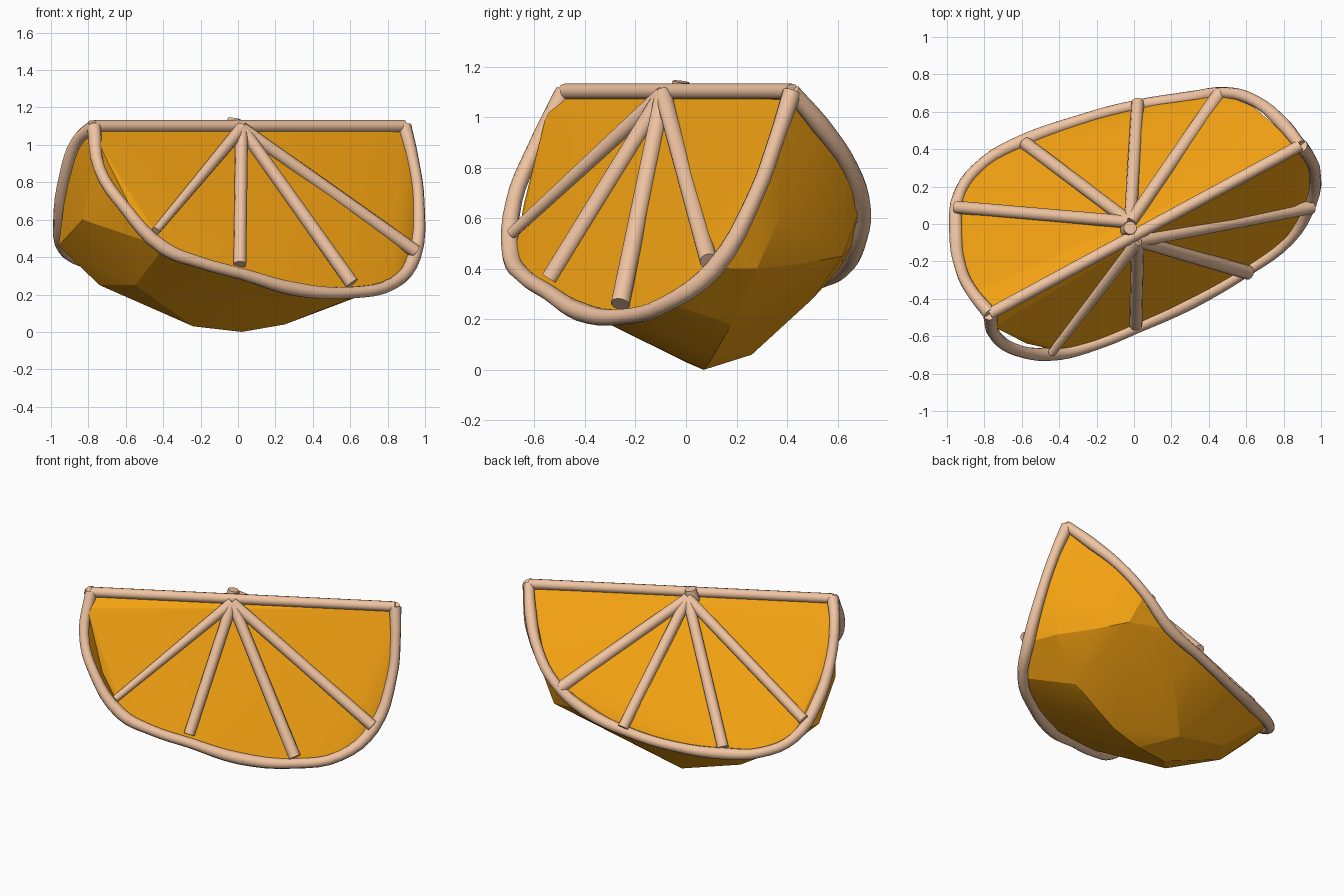
import bpy, bmesh
from mathutils import Vector

if "Cube" in bpy.data.objects:
    bpy.data.objects.remove(bpy.data.objects["Cube"])

def material(name, color):
    m = bpy.data.materials.new(name)
    m.diffuse_color = color
    m.use_nodes = True
    m.node_tree.nodes["Principled BSDF"].inputs["Base Color"].default_value = m.diffuse_color
    return m

FLESH = material("orange_flesh", (0.90, 0.36, 0.006, 1))
PITH = material("pale_pith", (0.87, 0.55, 0.36, 1))

def finish(ob, mat, angle):
    ob.data.materials.clear()
    ob.data.materials.append(mat)
    bpy.ops.object.select_all(action='DESELECT')
    bpy.context.view_layer.objects.active = ob
    ob.select_set(True)
    bpy.ops.object.shade_smooth_by_angle(angle=angle)

def tube(name, pts, radii):
    """Round smooth tube along a path, with one radius per point."""
    cu = bpy.data.curves.new(name, 'CURVE')
    cu.dimensions = '3D'
    cu.bevel_depth = 1.0
    cu.bevel_resolution = 3
    cu.resolution_u = 4
    cu.use_fill_caps = True
    sp = cu.splines.new('BEZIER')
    sp.bezier_points.add(len(pts) - 1)
    for b, p, r in zip(sp.bezier_points, pts, radii):
        b.co, b.radius = p, r
        b.handle_left_type = b.handle_right_type = 'AUTO'
    ob = bpy.data.objects.new(name, cu)
    bpy.context.collection.objects.link(ob)
    bpy.ops.object.select_all(action='DESELECT')
    bpy.context.view_layer.objects.active = ob
    ob.select_set(True)
    bpy.ops.object.convert(target='MESH')
    ob = bpy.context.view_layer.objects.active
    ob.name = name
    finish(ob, PITH, 0.7)

def rod(name, a, b, ra, rb):
    """Straight tapered rod from a to b."""
    a, b = Vector(a), Vector(b)
    d = b - a
    bpy.ops.mesh.primitive_cone_add(vertices=12, radius1=ra, radius2=rb, depth=d.length,
                                    location=(a + b) / 2,
                                    rotation=d.to_track_quat('Z', 'Y').to_euler())
    ob = bpy.context.object
    ob.name = name
    finish(ob, PITH, 0.7)

# Ridge ends and the two cut-face rims
A, B = (-0.77, -0.48, 1.10), (0.89, 0.42, 1.10)
front = [A, (-0.74, -0.60, 0.87), (-0.61, -0.68, 0.67), (-0.40, -0.69, 0.45),
         (-0.20, -0.64, 0.37), (0.02, -0.55, 0.31), (0.30, -0.42, 0.23),
         (0.60, -0.25, 0.21), (0.83, -0.08, 0.26), (0.94, 0.11, 0.40),
         (0.965, 0.28, 0.70), (0.935, 0.36, 0.92), B]
back = [A, (-0.86, -0.37, 1.02), (-0.925, -0.24, 0.83), (-0.95, -0.05, 0.60),
        (-0.93, 0.17, 0.44), (-0.80, 0.33, 0.37), (-0.60, 0.44, 0.35),
        (-0.30, 0.55, 0.36), (0.0, 0.63, 0.41), (0.28, 0.67, 0.49),
        (0.50, 0.70, 0.64), (0.66, 0.65, 0.80), (0.80, 0.53, 0.97), B]

# Faceted flesh: hull of the rims plus the peel bulge underneath
bulge = [(0.02, 0.07, 0.0), (-0.24, 0.0, 0.03), (0.25, 0.10, 0.04),
         (-0.15, 0.26, 0.06), (-0.55, 0.20, 0.17), (-0.74, -0.05, 0.25),
         (0.62, 0.18, 0.18), (-0.55, -0.35, 0.25), (0.10, 0.50, 0.28),
         (0.87, 0.38, 0.62), (-0.83, -0.42, 0.60), (-0.96, -0.06, 0.46),
         (0.70, 0.46, 0.42), (0.56, 0.62, 0.45), (0.86, 0.28, 0.40),
         (-0.75, -0.55, 1.02)]
bm = bmesh.new()
c = Vector((0, 0, 0.6))
for path in (front, back):
    for i, p in enumerate(path):
        # the flesh pulls away from the rim near these corners
        loose = 0.94 if path is front and i in (1, 2) else \
            0.965 if path is back and i in (11, 12) else 0.985
        v = c + (Vector(p) - c) * loose
        v.z = min(v.z, 1.085)
        bm.verts.new(v)
for p in bulge:
    bm.verts.new(p)
bmesh.ops.convex_hull(bm, input=bm.verts[:])
bmesh.ops.delete(bm, geom=[v for v in bm.verts if not v.link_faces], context='VERTS')
bmesh.ops.recalc_face_normals(bm, faces=bm.faces[:])
me = bpy.data.meshes.new("flesh_wedge")
bm.to_mesh(me)
bm.free()
flesh = bpy.data.objects.new("flesh_wedge", me)
bpy.context.collection.objects.link(flesh)
finish(flesh, FLESH, 0.25)

# Pith rims and ridge
for name, path in (("front_rim", front), ("back_rim", back)):
    tube(name, path, [0.032 if i % 3 else 0.038 for i in range(len(path))])
rod("ridge", A, B, 0.032, 0.032)

# Segment membranes: end point and end radius
front_spokes = [((-0.44, -0.69, 0.54), 0.022), ((0.01, -0.54, 0.36), 0.034),
                ((0.61, -0.26, 0.26), 0.038), ((0.95, 0.09, 0.43), 0.036)]
back_spokes = [((-0.95, 0.09, 0.54), 0.034), ((-0.58, 0.43, 0.38), 0.036),
               ((0.02, 0.65, 0.44), 0.034), ((0.46, 0.70, 0.61), 0.038)]
for side, spokes, start in (("front", front_spokes, (0.02, -0.09, 1.09)),
                            ("back", back_spokes, (-0.02, 0.01, 1.09))):
    for i, (end, r) in enumerate(spokes):
        rod(f"{side}_membrane_{i + 1}", start, end, 0.034, r)

# Little core nub where the membranes meet
rod("core_nub", (-0.03, -0.03, 1.06), (-0.02, -0.02, 1.14), 0.045, 0.035)
